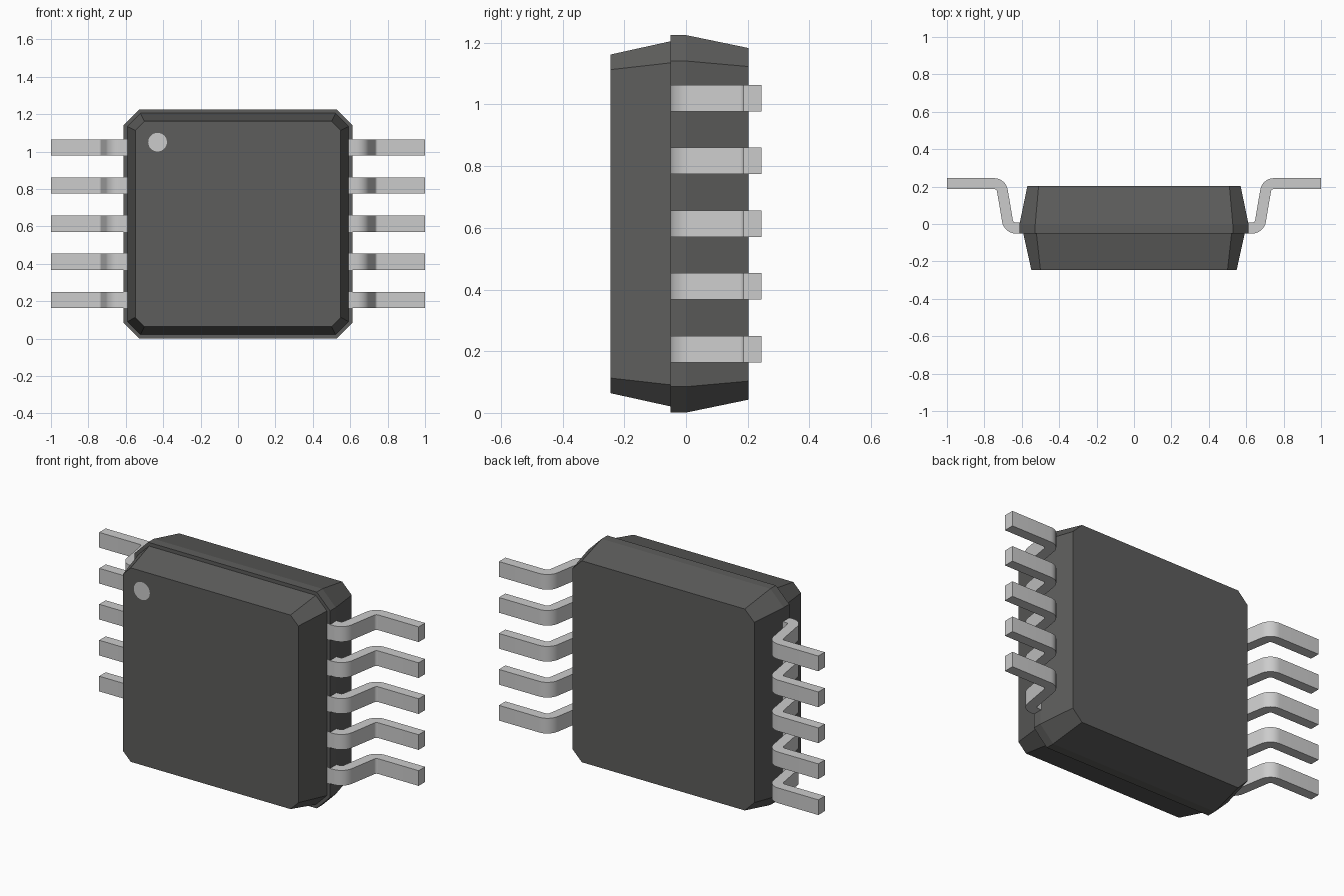
import bpy, bmesh, math
from mathutils import Vector

if "Cube" in bpy.data.objects:
    bpy.data.objects.remove(bpy.data.objects["Cube"])

MID_Z = 0.613


def material(name, v):
    m = bpy.data.materials.new(name)
    m.diffuse_color = (v, v, v * 0.97, 1)
    m.use_nodes = True
    m.node_tree.nodes["Principled BSDF"].inputs["Base Color"].default_value = m.diffuse_color
    return m


def make_object(name, bm, mat):
    bmesh.ops.recalc_face_normals(bm, faces=bm.faces)
    mesh = bpy.data.meshes.new(name)
    bm.to_mesh(mesh)
    bm.free()
    obj = bpy.data.objects.new(name, mesh)
    bpy.context.collection.objects.link(obj)
    mesh.materials.append(mat)
    return obj


def octagon_loft(name, sections, mat):
    """Loft chamfered squares; each section is (y, half size, half flat edge)."""
    bm = bmesh.new()
    rings = []
    for y, h, f in sections:
        pts = [(h, f), (f, h), (-f, h), (-h, f), (-h, -f), (-f, -h), (f, -h), (h, -f)]
        rings.append([bm.verts.new((x, y, MID_Z + z)) for x, z in pts])
    for a, b in zip(rings, rings[1:]):
        for i in range(8):
            j = (i + 1) % 8
            bm.faces.new((a[i], a[j], b[j], b[i]))
    bm.faces.new(rings[0])
    bm.faces.new(rings[-1])
    return make_object(name, bm, mat)


def bent_strip(corners, radius, thick, steps=8):
    """Outline of a strip following a path with rounded bends."""
    c = [Vector(p) for p in corners]
    normal = lambda d: Vector((-d.y, d.x))
    path = [(c[0], normal((c[1] - c[0]).normalized()))]
    for p, q, r in zip(c, c[1:], c[2:]):
        d1, d2 = (q - p).normalized(), (r - q).normalized()
        turn = math.atan2(d1.x * d2.y - d1.y * d2.x, d1.dot(d2))
        side = math.copysign(1, turn)
        start = q - d1 * radius * math.tan(abs(turn) / 2)
        centre = start + normal(d1) * radius * side
        a0 = math.atan2(d1.x, -d1.y)
        for i in range(steps + 1):
            a = a0 + turn * i / steps
            n = Vector((math.cos(a), math.sin(a)))
            path.append((centre - n * radius * side, n))
    path.append((c[-1], normal((c[-1] - c[-2]).normalized())))
    upper = [p + n * thick / 2 for p, n in path]
    lower = [p - n * thick / 2 for p, n in path]
    return upper + lower[::-1]


dark = material("dark_plastic", 0.11)
metal = material("lead_metal", 0.6)

# Moulded body: wider rear half, slightly smaller front half
octagon_loft("rear_body", [(-0.05, 0.612, 0.528), (0.0, 0.612, 0.528), (0.203, 0.57, 0.51)], dark)
octagon_loft("front_body", [(-0.245, 0.549, 0.5), (-0.05, 0.592, 0.522), (-0.04, 0.592, 0.522)], dark)

# Bent leads: one profile, arrayed upward and mirrored
outline = bent_strip([(0.56, -0.022), (0.67, -0.022), (0.71, 0.216), (1.0, 0.216)], 0.045, 0.058)
bm = bmesh.new()
face = bm.faces.new([bm.verts.new((p.x, p.y, 0.164)) for p in outline])
ext = bmesh.ops.extrude_face_region(bm, geom=[face])
bmesh.ops.translate(bm, vec=(0, 0, 0.086),
                    verts=[g for g in ext["geom"] if isinstance(g, bmesh.types.BMVert)])
leads = make_object("leads", bm, metal)
bpy.context.view_layer.objects.active = leads
leads.select_set(True)
bpy.ops.object.shade_smooth_by_angle(angle=math.radians(30))
arr = leads.modifiers.new("rows", "ARRAY")
arr.count = 5
arr.use_relative_offset = False
arr.use_constant_offset = True
arr.constant_offset_displace = (0, 0, 0.2035)
leads.modifiers.new("both_sides", "MIRROR")

# Orientation dot, almost flush with the front face
bm = bmesh.new()
bmesh.ops.create_circle(bm, cap_ends=True, radius=0.05, segments=32)
for v in bm.verts:
    v.co = (v.co.x - 0.43, -0.246, v.co.y + 1.05)
dot = make_object("index_dot", bm, metal)
if dot.data.polygons[0].normal.y > 0:
    dot.data.flip_normals()
